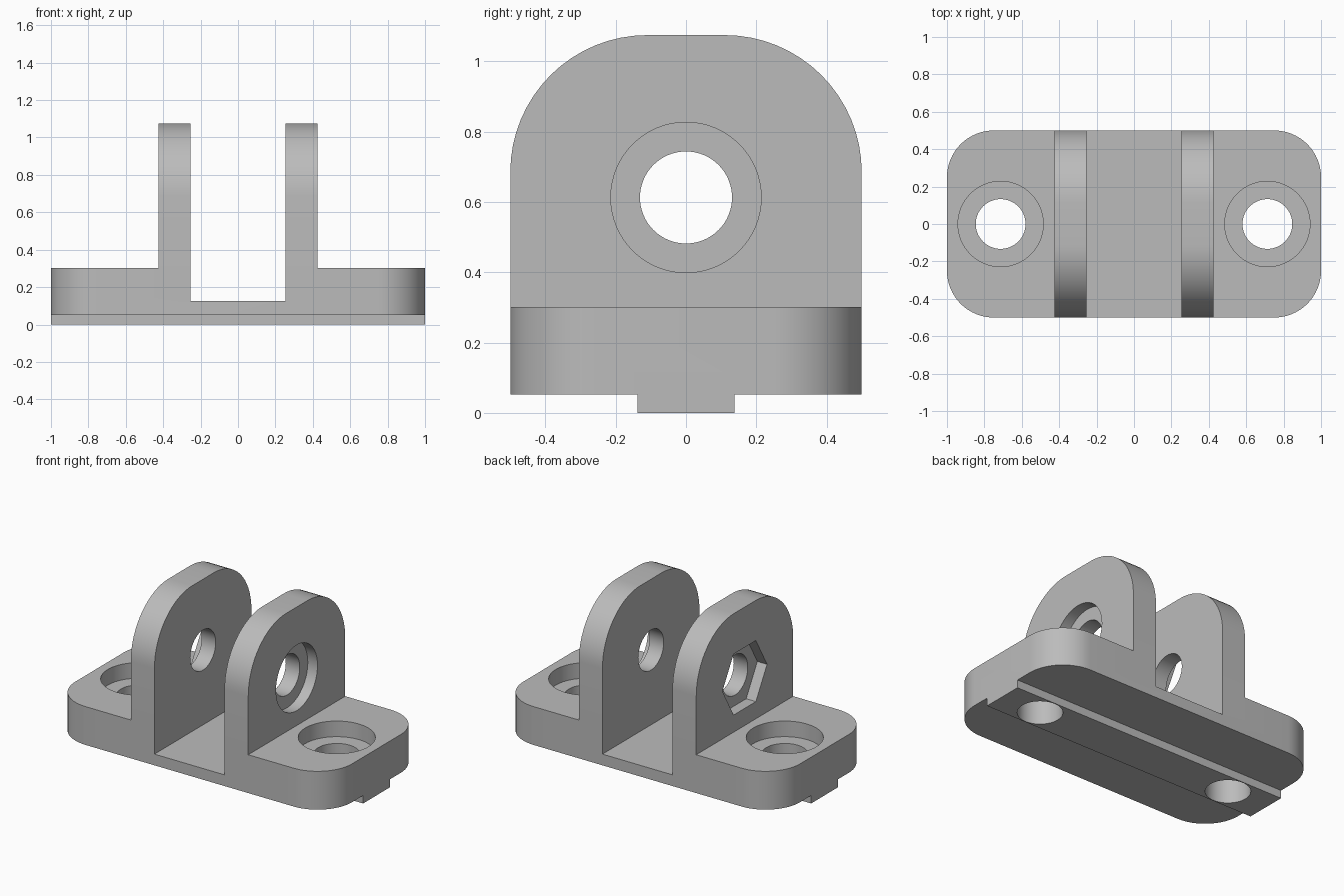
import bpy
import bmesh
from math import pi, cos, sin
from mathutils import Vector

cube = bpy.data.objects.get("Cube")
if cube:
    bpy.data.objects.remove(cube, do_unlink=True)

grey = bpy.data.materials.new("plain grey")
grey.use_nodes = True
grey.diffuse_color = (0.5, 0.5, 0.5, 1)
grey.node_tree.nodes["Principled BSDF"].inputs["Base Color"].default_value = grey.diffuse_color


def arc(cx, cy, r, start, end, steps=16):
    angles = [start + (end - start) * i / steps for i in range(steps + 1)]
    return [(cx + r * cos(a), cy + r * sin(a)) for a in angles]


def ring(cx, cy, r, sides=64):
    return arc(cx, cy, r, 0, 2 * pi, sides)[:-1]


def rectangle(x0, x1, y0, y1):
    return [(x0, y0), (x1, y0), (x1, y1), (x0, y1)]


def prism(name, profile, low, high, axis="Z"):
    """Extrude a closed profile: XY along Z, or YZ along X."""
    bm = bmesh.new()
    place = (lambda a, b: (a, b, low)) if axis == "Z" else (lambda a, b: (low, a, b))
    face = bm.faces.new([bm.verts.new(place(a, b)) for a, b in profile])
    grown = bmesh.ops.extrude_face_region(bm, geom=[face])["geom"]
    move = Vector((0, 0, high - low)) if axis == "Z" else Vector((high - low, 0, 0))
    bmesh.ops.translate(bm, vec=move, verts=[v for v in grown if isinstance(v, bmesh.types.BMVert)])
    bmesh.ops.recalc_face_normals(bm, faces=bm.faces)
    mesh = bpy.data.meshes.new(name)
    bm.to_mesh(mesh)
    bm.free()
    mesh.materials.append(grey)
    obj = bpy.data.objects.new(name, mesh)
    bpy.context.collection.objects.link(obj)
    return obj


def combine(body, tool, operation):
    tool.hide_render = True
    bpy.ops.object.select_all(action="DESELECT")
    body.select_set(True)
    bpy.context.view_layer.objects.active = body
    mod = body.modifiers.new(operation, "BOOLEAN")
    mod.operation, mod.solver, mod.object = operation, "EXACT", tool
    bpy.ops.object.modifier_apply(modifier=mod.name)
    bpy.data.objects.remove(tool, do_unlink=True)


# Rounded base plate
r = 0.25
outline = (arc(1 - r, 0.5 - r, r, 0, pi / 2) + arc(r - 1, 0.5 - r, r, pi / 2, pi)
           + arc(r - 1, r - 0.5, r, pi, 1.5 * pi) + arc(1 - r, r - 0.5, r, 1.5 * pi, 2 * pi))
bracket = prism("clevis_bracket", outline, 0.052, 0.302)

# Locating key along the underside
combine(bracket, prism("key", rectangle(-1, 1, -0.138, 0.138), 0, 0.1), "UNION")

# Round-shouldered block, split into two ears by the slot
r, top = 0.39, 1.075
shoulders = ([(-0.5, 0.15), (0.5, 0.15)] + arc(0.5 - r, top - r, r, 0, pi / 2)
             + arc(r - 0.5, top - r, r, pi / 2, pi))
combine(bracket, prism("ear_block", shoulders, -0.424, 0.424, "X"), "UNION")
combine(bracket, prism("slot", rectangle(-0.253, 0.253, -1, 1), 0.125, 2), "DIFFERENCE")

# Pivot hole, round recess on one ear and hexagonal nut pocket on the other
pivot = 0.613
combine(bracket, prism("pivot_hole", ring(0, pivot, 0.131), -0.6, 0.6, "X"), "DIFFERENCE")
combine(bracket, prism("head_recess", ring(0, pivot, 0.214), 0.354, 0.6, "X"), "DIFFERENCE")
combine(bracket, prism("nut_pocket", ring(0, pivot, 0.23, 6), -0.6, -0.354, "X"), "DIFFERENCE")

# Counterbored mounting holes
for side in (-1, 1):
    x = side * 0.713
    combine(bracket, prism("mount_hole", ring(x, 0, 0.133), -0.5, 0.5), "DIFFERENCE")
    combine(bracket, prism("counterbore", ring(x, 0, 0.228), 0.2, 0.5), "DIFFERENCE")

bracket.select_set(True)
bpy.context.view_layer.objects.active = bracket
bpy.ops.object.shade_smooth_by_angle(angle=pi / 6)
